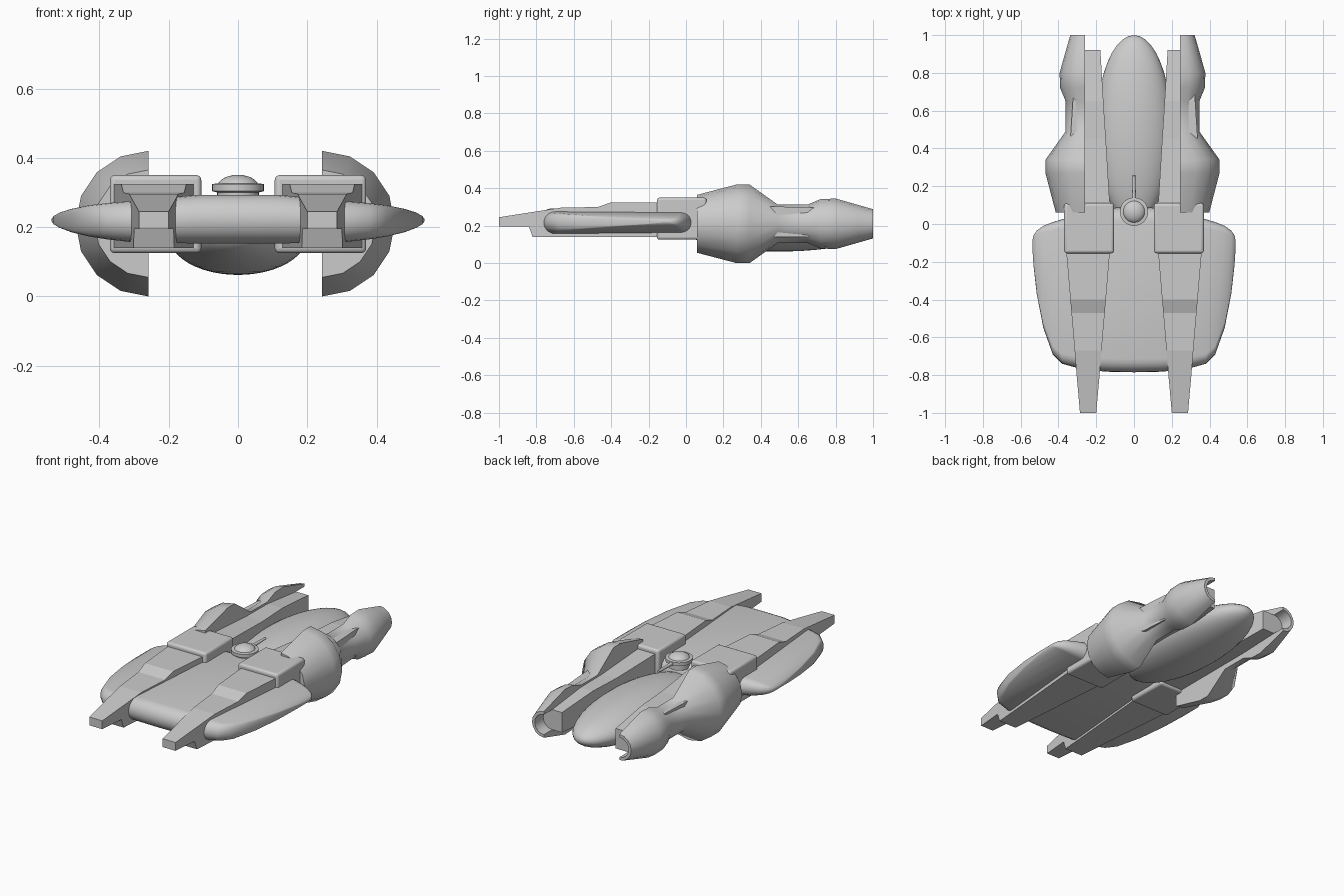
import bpy, bmesh
from math import sin, cos, pi, radians

cube = bpy.data.objects.get("Cube")
if cube:
    bpy.data.objects.remove(cube, do_unlink=True)


def finish(name, bm, angle=None, bevel=0):
    bmesh.ops.recalc_face_normals(bm, faces=bm.faces)
    mesh = bpy.data.meshes.new(name)
    bm.to_mesh(mesh)
    bm.free()
    obj = bpy.data.objects.new(name, mesh)
    bpy.context.collection.objects.link(obj)
    if bevel:
        mod = obj.modifiers.new("Bevel", "BEVEL")
        mod.width = bevel
        mod.segments = 3
    if angle:
        bpy.ops.object.select_all(action="DESELECT")
        obj.select_set(True)
        bpy.context.view_layer.objects.active = obj
        bpy.ops.object.shade_smooth_by_angle(angle=radians(angle))
    return obj


def loft(name, rings, angle=None, bevel=0):
    """Skin closed rings of equal length and cap both ends."""
    bm = bmesh.new()
    loops = [[bm.verts.new(p) for p in ring] for ring in rings]
    n = len(loops[0])
    for a, b in zip(loops, loops[1:]):
        for i in range(n):
            j = (i + 1) % n
            bm.faces.new((a[i], a[j], b[j], b[i]))
    bm.faces.new(loops[0])
    bm.faces.new(loops[-1])
    return finish(name, bm, angle, bevel)


def rect(x, y, half, z0, z1):
    return [(x - half, y, z0), (x + half, y, z0), (x + half, y, z1), (x - half, y, z1)]


def arc(x, side, y, r, steps=8):
    angles = [-pi / 2 + pi * i / steps for i in range(steps + 1)]
    return [(x + side * r * cos(a), y, 0.21 + r * sin(a)) for a in angles]


def lathe(name, y, profile, steps=32):
    rings = [[(r * cos(2 * pi * i / steps), y + r * sin(2 * pi * i / steps), z)
              for i in range(steps)] for r, z in profile]
    return loft(name, rings, 35)


# Wing plate: rounded slab, lofted across the span (x, front, back, thickness, z)
stations = [(0, -0.785, 0.09, 0.07, 0.223), (0.12, -0.783, 0.085, 0.07, 0.223),
            (0.19, -0.778, 0.07, 0.066, 0.22), (0.3, -0.762, 0.045, 0.06, 0.216),
            (0.38, -0.74, 0.025, 0.052, 0.217), (0.43, -0.69, 0.01, 0.045, 0.218),
            (0.48, -0.55, -0.01, 0.034, 0.219), (0.515, -0.37, -0.035, 0.022, 0.22),
            (0.532, -0.22, -0.06, 0.012, 0.22), (0.538, -0.13, -0.09, 0.004, 0.22)]


def wing_ring(x, front, back, h, z):
    turn = [pi * i / 10 for i in range(11)]
    e = min(h, (back - front) / 2)
    rear = [(x, back - e + e * sin(a), z + h * cos(a)) for a in turn]
    fore = [(x, front + e - e * sin(a), z - h * cos(a)) for a in turn]
    return rear + fore


span = [(-s[0],) + s[1:] for s in reversed(stations[1:])] + stations
loft("wing_plate", [wing_ring(*s) for s in span], 50)

# Long underslung body pod
bm = bmesh.new()
bmesh.ops.create_uvsphere(bm, u_segments=40, v_segments=24, radius=1)
for v in bm.verts:
    x, y, z = v.co
    v.co = (0.2 * x, 0.5 + 0.5 * y, 0.175 + 0.113 * z)
finish("body_pod", bm, 60)

# Spar stations: y, half width, bottom, top
spar = [(-1, 0.043, 0.195, 0.245), (-0.84, 0.057, 0.195, 0.27),
        (-0.82, 0.059, 0.14, 0.273), (-0.67, 0.071, 0.14, 0.296),
        (-0.47, 0.088, 0.14, 0.3), (-0.4, 0.094, 0.14, 0.325),
        (-0.15, 0.115, 0.14, 0.325), (0.1, 0.115, 0.14, 0.325),
        (0.45, 0.094, 0.14, 0.302), (0.65, 0.081, 0.14, 0.3),
        (0.92, 0.065, 0.15, 0.27)]

# Engine outline: y, radius
engine = [(0.06, 0.155), (0.27, 0.21), (0.34, 0.21), (0.49, 0.103),
          (0.65, 0.103), (0.72, 0.132), (0.8, 0.135), (0.92, 0.101)]

for label, side in (("left", 1), ("right", -1)):
    loft(label + "_spar", [rect(side * 0.243, *s) for s in spar])

    # Rounded clamp block joining wing, spar and engine
    loft(label + "_clamp", [rect(side * 0.238, y, 0.132, 0.125, 0.35)
                            for y in (-0.155, 0.11)], 40, 0.014)

    # Outer half of a turned engine casing, with an open rim at the rear
    x = side * 0.251 - 0.008
    loft(label + "_engine", [arc(x, side, y, r) for y, r in engine], 40)
    rim = [arc(x, side, y, r) + arc(x, side, y, 0.06)[::-1]
           for y, r in ((0.92, 0.101), (1, 0.078))]
    loft(label + "_engine_rim", rim, 40)

# Turret on the centre line
lathe("turret_base", 0.065, [(0.06, 0.27), (0.06, 0.3), (0.075, 0.304),
                             (0.075, 0.324), (0.062, 0.326)])
dome = [(0.06 * cos(i * pi / 17), 0.315 + 0.036 * sin(i * pi / 17)) for i in range(9)]
lathe("turret_dome", 0.065, dome)
barrel = [[(r * cos(i * pi / 6), y, 0.312 + r * sin(i * pi / 6)) for i in range(12)]
          for y, r in ((0.12, 0.011), (0.26, 0.007))]
loft("turret_barrel", barrel, 40)
